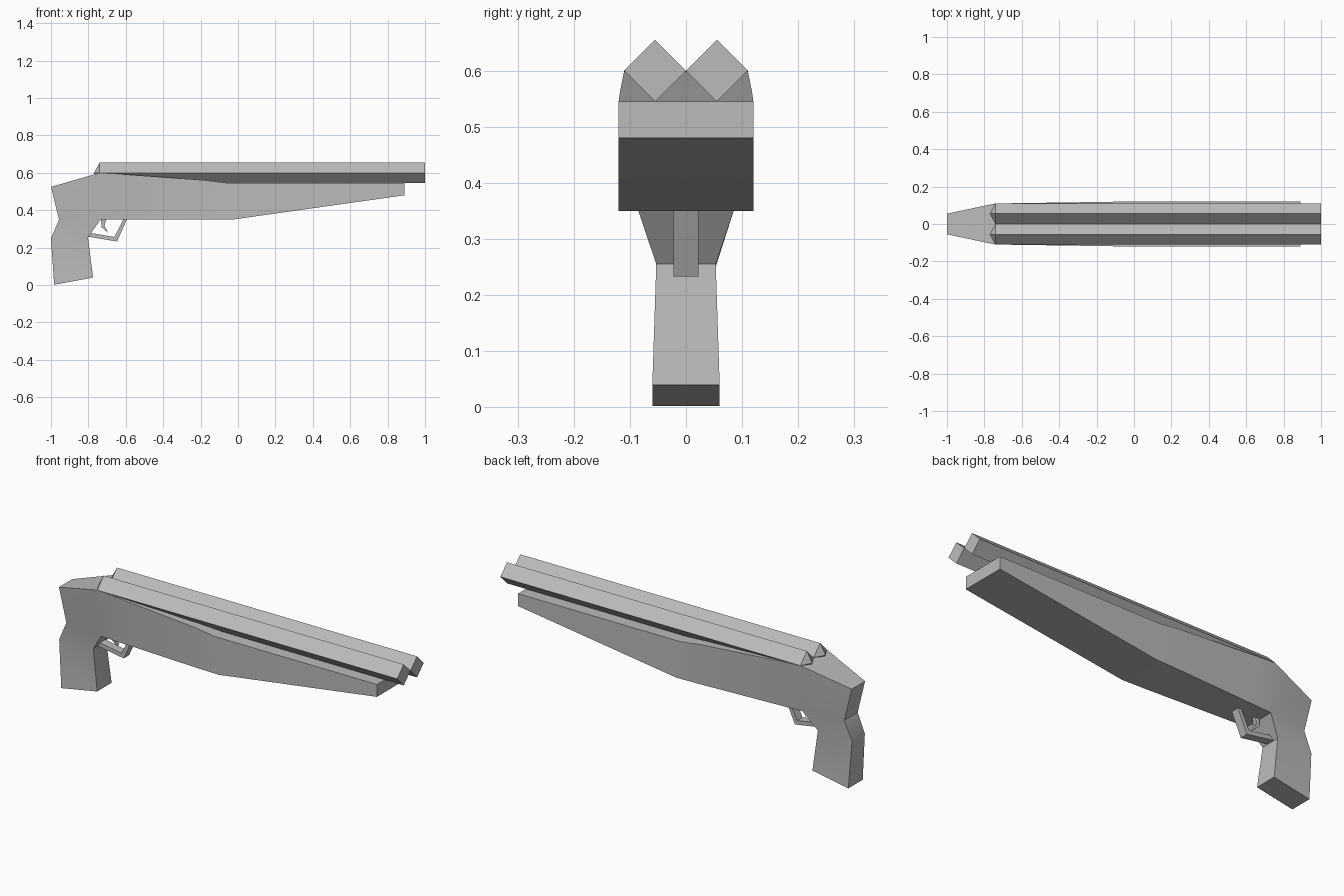
import bpy, bmesh, math

if "Cube" in bpy.data.objects:
    bpy.data.objects.remove(bpy.data.objects["Cube"])

grey = bpy.data.materials.new("plain grey")
grey.diffuse_color = (0.5, 0.5, 0.5, 1)
grey.use_nodes = True
grey.node_tree.nodes["Principled BSDF"].inputs["Base Color"].default_value = grey.diffuse_color


def finish(name, bm, angle=30):
    bmesh.ops.recalc_face_normals(bm, faces=bm.faces)
    me = bpy.data.meshes.new(name)
    bm.to_mesh(me)
    bm.free()
    me.materials.append(grey)
    ob = bpy.data.objects.new(name, me)
    bpy.context.collection.objects.link(ob)
    bpy.ops.object.select_all(action='DESELECT')
    ob.select_set(True)
    bpy.context.view_layer.objects.active = ob
    bpy.ops.object.shade_smooth_by_angle(angle=math.radians(angle))
    return ob


def slab(name, outline, side_faces):
    """Mirrored side panels joined by walls; outline holds (x, z, half width)."""
    bm = bmesh.new()
    left = [bm.verts.new((x, -w, z)) for x, z, w in outline]
    right = [bm.verts.new((x, w, z)) for x, z, w in outline]
    for f in side_faces:
        bm.faces.new([left[i] for i in f])
        bm.faces.new([right[i] for i in reversed(f)])
    n = len(outline)
    for i in range(n):
        j = (i + 1) % n
        bm.faces.new((left[i], right[i], right[j], left[j]))
    return finish(name, bm)


# stock: fore-end, receiver and grip in one outline
stock = [
    (0.89, 0.545, 0.12), (-0.05, 0.545, 0.12), (-0.17, 0.56, 0.118),
    (-0.65, 0.595, 0.111), (-0.74, 0.6, 0.11), (-1.0, 0.525, 0.055),
    (-0.957, 0.35, 0.055), (-1.0, 0.25, 0.053), (-0.983, 0.002, 0.06),
    (-0.775, 0.04, 0.06), (-0.802, 0.255, 0.053), (-0.735, 0.35, 0.085),
    (-0.65, 0.35, 0.09), (-0.17, 0.35, 0.115), (-0.03, 0.35, 0.12),
    (0.89, 0.48, 0.12)]
slab("stock", stock, [
    (0, 1, 14, 15), (1, 2, 13, 14), (2, 3, 12, 13), (3, 4, 11, 12),
    (4, 5, 6, 11), (6, 7, 10, 11), (7, 8, 9, 10)])

# trigger guard: bent strap
guard = [(-0.81, 0.26), (-0.647, 0.233), (-0.592, 0.355),
         (-0.612, 0.355), (-0.66, 0.257), (-0.79, 0.279)]
slab("trigger_guard", [(x, z, 0.022) for x, z in guard],
     [(0, 1, 4, 5), (1, 2, 3, 4)])

# trigger: curved hook
trigger = [(-0.732, 0.36), (-0.73, 0.31), (-0.695, 0.28),
           (-0.713, 0.318), (-0.703, 0.36)]
slab("trigger", [(x, z, 0.01) for x, z in trigger],
     [(0, 1, 3, 4), (1, 2, 3)])

# barrels: four-sided bars with a pointed rear
for side, name in ((-1, "barrel_left"), (1, "barrel_right")):
    bm = bmesh.new()
    r, y, z = 0.055, 0.055 * side, 0.6
    rings = [[bm.verts.new((x, y + r * math.cos(a * math.pi / 2),
                            z + r * math.sin(a * math.pi / 2)))
              for a in range(4)] for x in (-0.74, 1.0)]
    tip = bm.verts.new((-0.77, y, z))
    bm.faces.new(rings[1])
    for i in range(4):
        j = (i + 1) % 4
        bm.faces.new((rings[0][i], rings[0][j], rings[1][j], rings[1][i]))
        bm.faces.new((rings[0][j], rings[0][i], tip))
    finish(name, bm)
